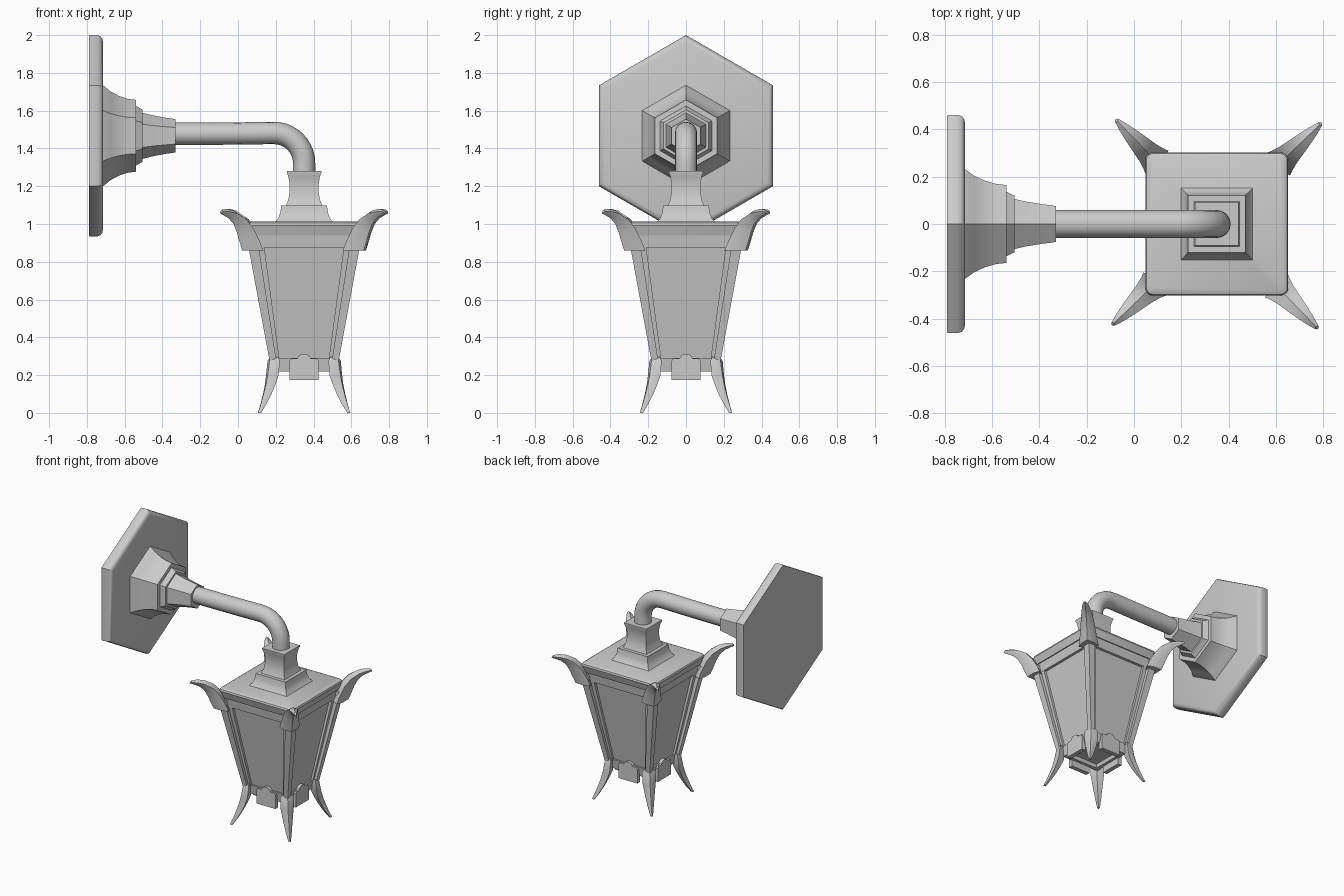
import bpy, bmesh, math
from mathutils import Vector

if "Cube" in bpy.data.objects:
    bpy.data.objects.remove(bpy.data.objects["Cube"])

CX = 0.35      # lantern axis
CZ = 1.467     # wall plate centre height


def loft(name, groups):
    """Skin each list of equal-length rings into a capped solid; all go in one object."""
    bm = bmesh.new()
    for rings in groups:
        vs = [[bm.verts.new(p) for p in r] for r in rings]
        n = len(vs[0])
        for a, b in zip(vs, vs[1:]):
            for i in range(n):
                j = (i + 1) % n
                bm.faces.new((a[i], a[j], b[j], b[i]))
        bm.faces.new(vs[0])
        bm.faces.new(vs[-1])
    bmesh.ops.recalc_face_normals(bm, faces=bm.faces)
    me = bpy.data.meshes.new(name)
    bm.to_mesh(me)
    bm.free()
    ob = bpy.data.objects.new(name, me)
    bpy.context.collection.objects.link(ob)
    return ob


def hex_ring(x, r):
    return [(x, r * math.sin(k * math.pi / 3), CZ + r * math.cos(k * math.pi / 3)) for k in range(6)]


def square(z, h, c=0.0):
    """Square ring around the lantern axis, corners rounded by c if given."""
    if not c:
        return [(CX + sx * h, sy * h, z) for sx, sy in ((1, 1), (-1, 1), (-1, -1), (1, -1))]
    pts = []
    for q, (sx, sy) in enumerate(((1, 1), (-1, 1), (-1, -1), (1, -1))):
        for k in range(5):
            a = q * math.pi / 2 + k * math.pi / 8
            pts.append((CX + sx * (h - c) + c * math.cos(a), sy * (h - c) + c * math.sin(a), z))
    return pts


def corner_square(z, lo, hi, sx, sy):
    return [(CX + sx * a, sy * b, z) for a, b in ((lo, lo), (hi, lo), (hi, hi), (lo, hi))]


def horn(rings, ang):
    """Ridged horn at a corner; ring = ridge u,z / wing u,z / half width / inner u,z."""
    c, s = math.cos(ang), math.sin(ang)
    out = []
    for ru, rz, wu, wz, b, iu, iz in rings:
        sec = ((ru, 0, rz), ((ru + wu) / 2, b * 0.68, (rz + wz) / 2), (wu, b, wz), (iu, 0, iz),
               (wu, -b, wz), ((ru + wu) / 2, -b * 0.68, (rz + wz) / 2))
        out.append([(CX + u * c - v * s, u * s + v * c, z) for u, v, z in sec])
    return out


corners = [(1, 1), (-1, 1), (-1, -1), (1, -1)]
angles = [math.pi / 4 + k * math.pi / 2 for k in range(4)]

# hexagonal wall plate and stepped boss
loft("wall_plate", [[hex_ring(x, r) for x, r in (
    (-0.79, 0.53), (-0.785, 0.533), (-0.745, 0.533), (-0.729, 0.527), (-0.719, 0.515), (-0.715, 0.498))]])
loft("wall_boss", [[hex_ring(x, r) for x, r in (
    (-0.72, 0.27), (-0.715, 0.268), (-0.675, 0.235), (-0.63, 0.211), (-0.585, 0.196), (-0.54, 0.19),
    (-0.54, 0.158), (-0.505, 0.138), (-0.505, 0.122), (-0.45, 0.108), (-0.39, 0.097), (-0.33, 0.088))]])

# bent arm tube
path = [(-0.36, 1.477), (0.0, 1.479), (0.18, 1.482)]
for k in range(1, 11):
    a = math.radians(90 - 9 * k)
    path.append((0.19 + 0.16 * math.cos(a), 1.322 + 0.16 * math.sin(a)))
path.append((0.35, 1.26))
tube = []
for i, (x, z) in enumerate(path):
    p, q = path[max(i - 1, 0)], path[min(i + 1, len(path) - 1)]
    t = Vector((q[0] - p[0], 0, q[1] - p[1])).normalized()
    nrm = Vector((-t.z, 0, t.x))
    tube.append([Vector((x, 0, z)) + 0.059 * (nrm * math.cos(k * math.pi / 8)
                 + Vector((0, math.sin(k * math.pi / 8), 0))) for k in range(16)])
loft("arm_tube", [tube])

# square flared neck
loft("neck", [[square(z, h) for z, h in (
    (1.0, 0.152), (1.012, 0.152), (1.03, 0.137), (1.06, 0.126), (1.097, 0.121), (1.097, 0.096),
    (1.13, 0.083), (1.17, 0.077), (1.21, 0.077), (1.25, 0.083), (1.272, 0.091), (1.28, 0.091))]])

# cap and the band below it
loft("cap", [[square(z, h, c) for z, h, c in (
    (0.94, 0.285, 0.02), (0.992, 0.302, 0.03), (1.004, 0.298, 0.03), (1.012, 0.282, 0.025))]])
loft("cap_band", [[square(0.875, 0.268), square(0.945, 0.278)]])

# tapered glass body
loft("glass_body", [[square(0.28, 0.149), square(0.885, 0.25)]])

# corner posts and the frame strips beside the glass
loft("corner_posts", [[corner_square(0.27, 0.146, 0.182, *s), corner_square(0.93, 0.248, 0.304, *s)]
                      for s in corners])
loft("frame_strips", [[corner_square(0.28, 0.13, 0.165, *s), corner_square(0.88, 0.211, 0.268, *s)]
                      for s in corners])

# bottom sill with recessed underside
loft("bottom_sill", [[square(z, h) for z, h in (
    (0.29, 0.162), (0.22, 0.15), (0.22, 0.122), (0.245, 0.116))]])

# curled leaves at the upper corners
leaf = [(0.455, 0.86, 0.365, 0.86, 0.068, 0.345, 0.86),
        (0.475, 0.905, 0.385, 0.91, 0.060, 0.37, 0.91),
        (0.495, 0.955, 0.420, 0.975, 0.050, 0.40, 0.985),
        (0.520, 1.000, 0.465, 1.025, 0.042, 0.455, 1.04),
        (0.555, 1.030, 0.520, 1.055, 0.032, 0.515, 1.07),
        (0.590, 1.045, 0.570, 1.065, 0.021, 0.565, 1.08),
        (0.617, 1.056, 0.608, 1.066, 0.010, 0.603, 1.076)]
loft("corner_leaves", [horn(leaf, a - math.radians(1)) for a in angles])

# curved feet at the lower corners
foot = [(0.245, 0.295, 0.225, 0.295, 0.030, 0.20, 0.295),
        (0.258, 0.275, 0.228, 0.275, 0.046, 0.20, 0.275),
        (0.272, 0.20, 0.236, 0.20, 0.045, 0.205, 0.20),
        (0.285, 0.15, 0.252, 0.15, 0.037, 0.228, 0.15),
        (0.303, 0.10, 0.273, 0.10, 0.029, 0.255, 0.10),
        (0.325, 0.045, 0.303, 0.045, 0.019, 0.29, 0.045),
        (0.346, 0.0, 0.332, 0.0, 0.009, 0.325, 0.0)]
loft("feet", [horn(foot, a) for a in angles])

# plaque with a rounded bump on each lower side
outline = [(-0.077, 0.173), (0.077, 0.173), (0.077, 0.275), (0.068, 0.287), (0.042, 0.287)]
outline += [(0.034 * math.cos(k * math.pi / 6), 0.289 + 0.023 * math.sin(k * math.pi / 6)) for k in range(7)]
outline += [(-0.042, 0.287), (-0.068, 0.287), (-0.077, 0.275)]
plaques = []
for k in range(4):
    c, s = round(math.cos(k * math.pi / 2)), round(math.sin(k * math.pi / 2))
    plaques.append([[(CX + d * c - v * s, d * s + v * c, z) for v, z in outline] for d in (0.143, 0.175)])
loft("side_plaques", plaques)

# smooth curved surfaces, keep hard edges
for ob in bpy.context.scene.objects:
    ob.select_set(True)
    bpy.context.view_layer.objects.active = ob
bpy.ops.object.shade_smooth_by_angle(angle=math.radians(35))
